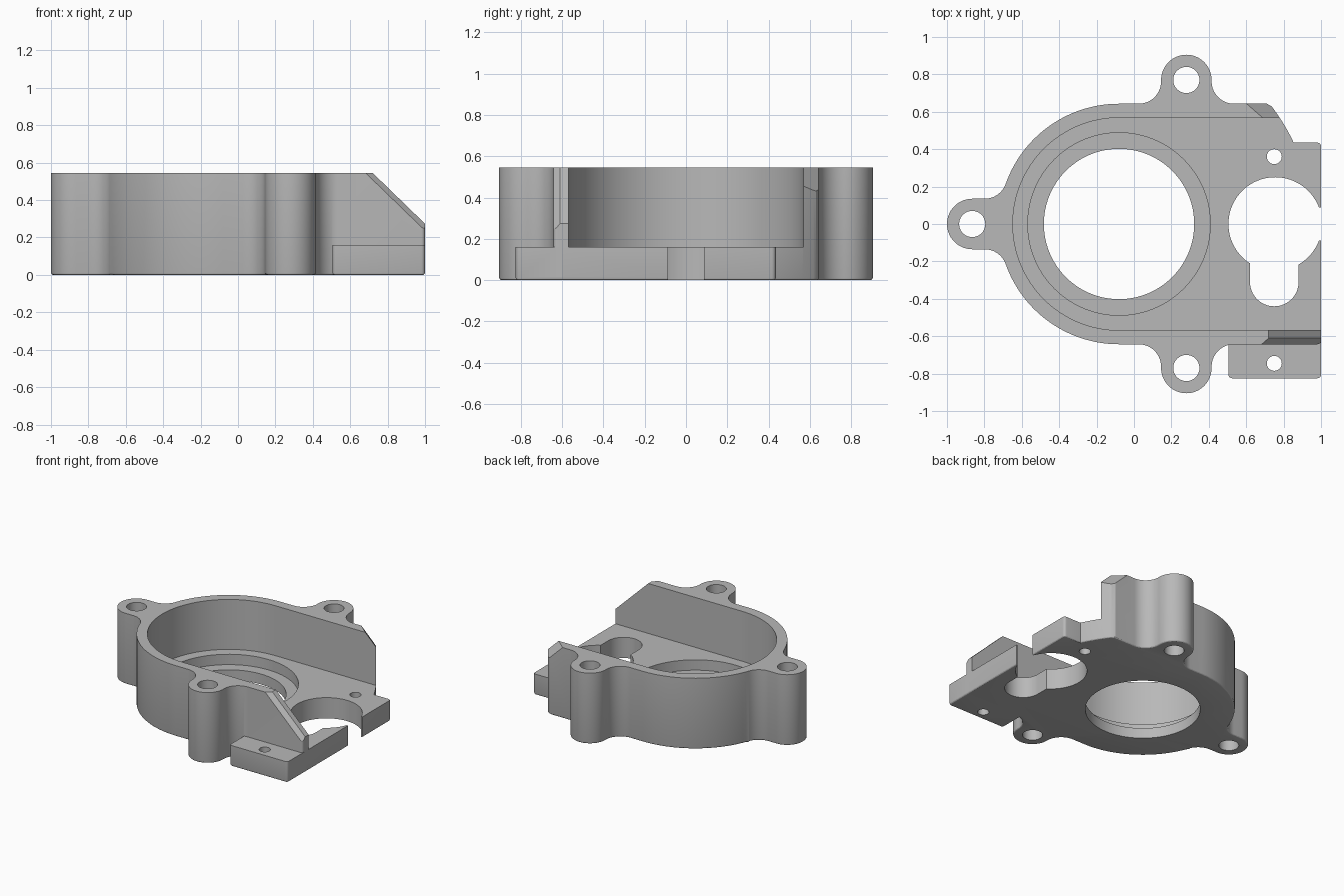
import bpy
import bmesh
from math import sin, cos, radians, degrees, atan2, asin, sqrt
from mathutils import Vector

default = bpy.data.objects.get("Cube")
if default:
    bpy.data.objects.remove(default)

TOP, FLOOR, STEP = 0.545, 0.16, 0.08
CX, R = -0.08, 0.643          # bowl centre and outer radius
LUG, FIL, LUG_X, LUG_Y = 0.135, 0.12, 0.28, 0.77
END_R = 1.03                  # arc trimming the rear wall end

metal = bpy.data.materials.new("grey metal")
metal.use_nodes = True
grey = (0.48, 0.48, 0.48, 1)
metal.diffuse_color = grey
metal.node_tree.nodes["Principled BSDF"].inputs["Base Color"].default_value = grey


def arc(x, y, r, a0, a1, n=14):
    angles = [radians(a0 + (a1 - a0) * i / n) for i in range(n + 1)]
    return [(x + r * cos(a), y + r * sin(a)) for a in angles]


def circle(x, y, r, n=96):
    return arc(x, y, r, 0, 360, n)[:-1]


def finish(name, bm):
    bmesh.ops.recalc_face_normals(bm, faces=bm.faces)
    mesh = bpy.data.meshes.new(name)
    bm.to_mesh(mesh)
    bm.free()
    ob = bpy.data.objects.new(name, mesh)
    mesh.materials.append(metal)
    bpy.context.collection.objects.link(ob)
    return ob


def prism(name, outline, z0, z1, round_bottom=0):
    bm = bmesh.new()
    low = bm.faces.new([bm.verts.new((x, y, z0)) for x, y in outline])
    rim = list(low.edges)
    top = bmesh.ops.extrude_face_region(bm, geom=[low], use_keep_orig=True)["geom"]
    for v in top:
        if isinstance(v, bmesh.types.BMVert):
            v.co.z = z1
    bmesh.ops.recalc_face_normals(bm, faces=bm.faces)
    if round_bottom:
        bmesh.ops.bevel(bm, geom=rim, offset=round_bottom, segments=3,
                        profile=0.5, affect='EDGES', clamp_overlap=False)
    return finish(name, bm)


def slope_cutter(a, b):
    # Removes everything above a 45 degree ramp starting on the top line a-b
    bm = bmesh.new()
    for x, y in (a, b):
        for run in (-0.1, 0.6):
            for lift in (0, 0.9):
                bm.verts.new(Vector((x + run, y, TOP - run * 0.97 + lift)))
    bmesh.ops.convex_hull(bm, input=list(bm.verts))
    return finish("ramp_cutter", bm)


def combine(target, tool, operation='DIFFERENCE'):
    tool.hide_render = True
    mod = target.modifiers.new("cut", 'BOOLEAN')
    mod.operation, mod.solver, mod.object = operation, 'EXACT', tool
    bpy.context.view_layer.objects.active = target
    bpy.ops.object.modifier_apply(modifier=mod.name)
    bpy.data.objects.remove(tool)


def rect(x0, x1, y0, y1):
    return [(x0, y0), (x1, y0), (x1, y1), (x0, y1)]


# Outer outline: lugs blended into the bowl, mirrored front to back
fy = LUG + FIL
fdx = sqrt((R + FIL) ** 2 - fy ** 2)
blend = degrees(atan2(fy, fdx))
half = arc(LUG - 1, 0, LUG, 180, 90)
half += arc(CX - fdx, fy, FIL, 270, 360 - blend)
half += arc(CX, 0, R, 180 - blend, 90, 32)
half += arc(LUG_X - LUG - FIL, R + FIL, FIL, -90, 0)
half += arc(LUG_X, LUG_Y, LUG, 180, 0, 28)
half += arc(LUG_X + LUG + FIL, R + FIL, FIL, 180, 270)

end = [(0.71, R)]
end += arc(CX, 0, END_R, degrees(asin(0.63 / END_R)), degrees(asin(0.435 / END_R)))
end += arc(0.98, 0.415, 0.02, 90, 0, 5)
end += arc(0.98, 0.02 - R, 0.02, 0, -90, 5)
front = [(x, -y) for x, y in reversed(half[1:])]
housing = prism("housing", half + end + front, 0, TOP, 0.012)

# Mounting tab on the front
tab = arc(0.525, -0.805, 0.02, 180, 270, 5) + arc(0.98, -0.805, 0.02, 270, 360, 5)
tab += [(1, -0.6), (0.505, -0.6)]
combine(housing, prism("tab", tab, 0, FLOOR, 0.012), 'UNION')

# Open-ended bowl, counterbore and centre hole
bowl = arc(CX, 0, 0.568, 90, 270, 64) + [(1.2, -0.568), (1.2, 0.568)]
combine(housing, prism("bowl_cutter", bowl, FLOOR, 1))
combine(housing, prism("counterbore_cutter", circle(CX, 0, 0.488), STEP, 1))
combine(housing, prism("centre_cutter", circle(CX, 0, 0.402), -1, 1))

# Side port with its mouth and keyhole slot
combine(housing, prism("mouth_cutter", rect(0.9, 1.2, -0.088, 0.088), -1, 1))
combine(housing, prism("port_cutter", circle(0.755, 0, 0.25), -1, 1))
slot = arc(0.75, -0.31, 0.13, 180, 360, 32) + [(0.88, -0.1), (0.62, -0.1)]
combine(housing, prism("slot_cutter", slot, -1, 1))

# Bolt holes
for x, y, r in ((LUG - 1, 0, 0.07), (LUG_X, LUG_Y, 0.07), (LUG_X, -LUG_Y, 0.07),
                (0.75, 0.36, 0.04), (0.75, -0.745, 0.04)):
    combine(housing, prism("bolt_cutter", circle(x, y, r, 40), -1, 1))

# Ramps on the wall ends
combine(housing, slope_cutter((0.72, -0.5), (0.72, -0.75)))
combine(housing, slope_cutter((0.76, -0.575), (0.64, -0.68)))
combine(housing, slope_cutter((0.737, 0.525), (0.543, 0.695)))

# Smooth curves, crisp edges
bpy.ops.object.select_all(action='DESELECT')
housing.select_set(True)
bpy.context.view_layer.objects.active = housing
bpy.ops.object.shade_smooth_by_angle(angle=radians(25))
